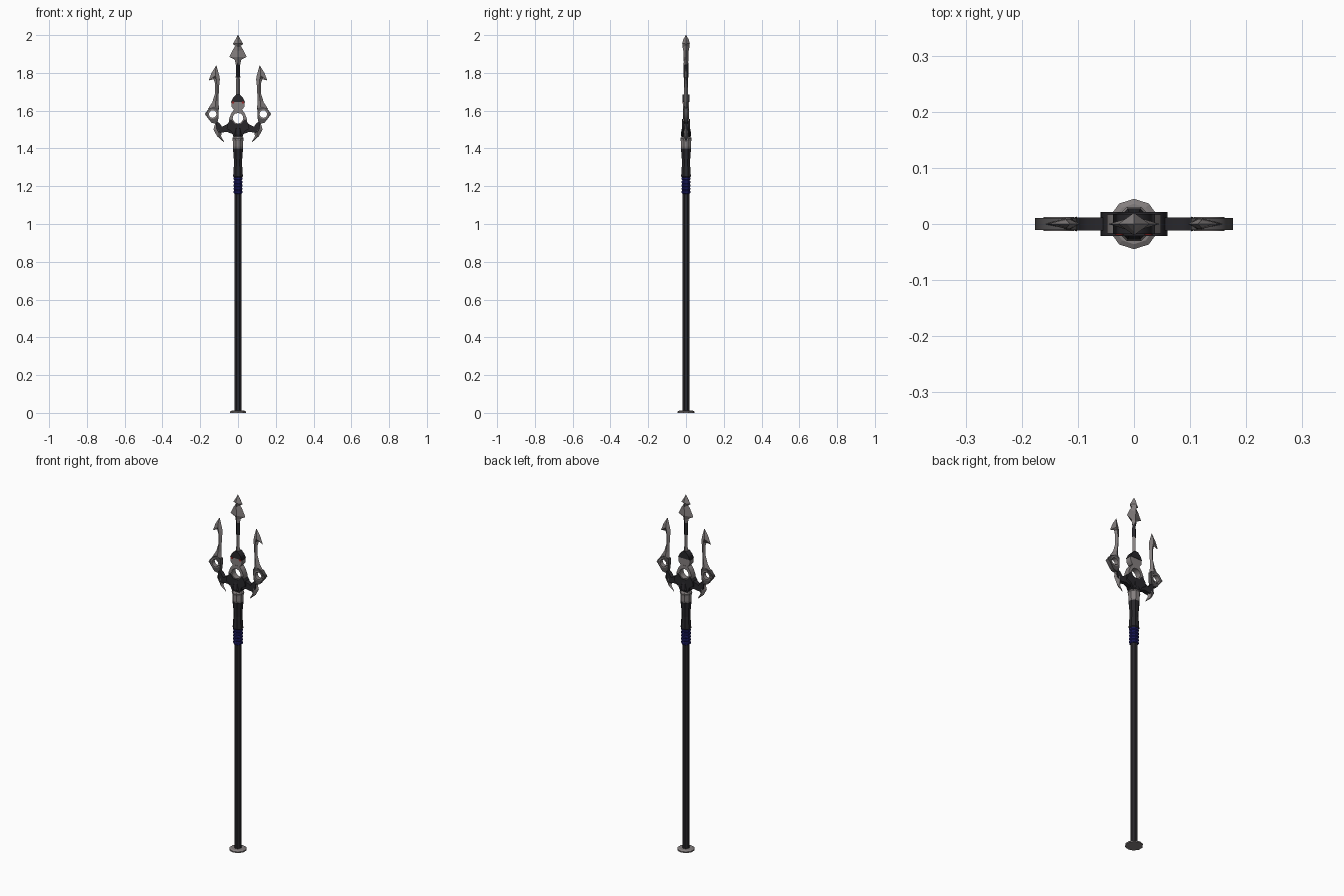
import bpy, bmesh, math
from mathutils import Matrix

if "Cube" in bpy.data.objects:
    bpy.data.objects.remove(bpy.data.objects["Cube"])


def material(name, rgb):
    m = bpy.data.materials.new(name)
    m.diffuse_color = (*rgb, 1)
    m.use_nodes = True
    m.node_tree.nodes["Principled BSDF"].inputs["Base Color"].default_value = m.diffuse_color
    return m


STEEL = material("grey steel", (0.23, 0.21, 0.21))
DARK = material("dark metal", (0.021, 0.02, 0.024))
MID = material("dull steel", (0.085, 0.08, 0.082))
BLUE = material("blue wrap", (0.012, 0.012, 0.14))
RED = material("red gem", (0.30, 0.02, 0.02))


def finish(name, bm, mat, mirror=False):
    """Turn a bmesh into a named, coloured object."""
    bmesh.ops.remove_doubles(bm, verts=bm.verts, dist=1e-5)
    bmesh.ops.recalc_face_normals(bm, faces=bm.faces)
    me = bpy.data.meshes.new(name)
    bm.to_mesh(me)
    bm.free()
    me.materials.clear()
    me.materials.append(mat)
    ob = bpy.data.objects.new(name, me)
    bpy.context.collection.objects.link(ob)
    if mirror:
        ob.modifiers.new("mirror", 'MIRROR').use_clip = False
    return ob


def loft(bm, rings):
    """Skin closed rings of equal count and cap the ends."""
    rows = [[bm.verts.new(p) for p in r] for r in rings]
    n = len(rows[0])
    for a, b in zip(rows, rows[1:]):
        for i in range(n):
            j = (i + 1) % n
            bm.faces.new((a[i], a[j], b[j], b[i]))
    bm.faces.new(rows[0])
    bm.faces.new(rows[-1])


def turned(name, profile, mat, sides=8):
    """Solid of revolution from (radius, z) pairs."""
    bm = bmesh.new()
    loft(bm, [[(r * math.cos((i + .5) * math.tau / sides), r * math.sin((i + .5) * math.tau / sides), z)
               for i in range(sides)] for r, z in profile])
    return finish(name, bm, mat)


def plate(name, outline, half, mat, hole=None, mirror=False, y=0):
    """Flat x-z outline with thickness 2*half; hole = (x, z, radius)."""
    cu = bpy.data.curves.new(name, 'CURVE')
    cu.dimensions, cu.fill_mode, cu.extrude = '2D', 'BOTH', half
    loops = [outline]
    if hole:
        loops.append(circle(*hole))
    for pts in loops:
        sp = cu.splines.new('POLY')
        sp.points.add(len(pts) - 1)
        sp.use_cyclic_u = True
        for p, (x, z) in zip(sp.points, pts):
            p.co = (x, z, 0, 1)
    ob = bpy.data.objects.new(name, cu)
    bpy.context.collection.objects.link(ob)
    me = bpy.data.meshes.new_from_object(ob.evaluated_get(bpy.context.evaluated_depsgraph_get()))
    bpy.data.objects.remove(ob)
    bm = bmesh.new()
    bm.from_mesh(me)
    bm.transform(Matrix.Translation((0, y, 0)) @ Matrix.Rotation(math.pi / 2, 4, 'X'))
    return finish(name, bm, mat, mirror)


def circle(x, z, r, n=12):
    return [(x + r * math.cos(i * math.tau / n), z + r * math.sin(i * math.tau / n)) for i in range(n)]


def sym(half):
    """Complete a right-hand outline with its left-hand reflection."""
    return half + [(-x, z) for x, z in reversed(half) if x > 1e-6]


def blade(name, rows, mat, mirror=False):
    """Diamond-section blade; row = left x, left z, ridge x, ridge z, depth, right x, right z."""
    bm = bmesh.new()
    loft(bm, [[(lx, 0, lz), (cx, -d, cz), (rx, 0, rz), (cx, d, cz)]
              for lx, lz, cx, cz, d, rx, rz in rows])
    return finish(name, bm, mat, mirror)


# Pole, from the foot up
turned("foot_disc", [(.045, 0), (.045, .007), (.036, .012)], STEEL, 10)
turned("shaft", [(.019, .008), (.019, 1.17)], DARK)
wrap = []
for k in range(5):
    z = 1.16 + k * .018
    wrap += [(.021, z), (.025, z + .004), (.025, z + .013), (.021, z + .018)]
turned("wrapped_band", wrap, BLUE)
turned("grip", [(.022, 1.245), (.028, 1.252), (.026, 1.28), (.023, 1.32), (.025, 1.36), (.029, 1.40)], DARK)
turned("collar", [(.026, 1.395), (.030, 1.41), (.030, 1.44), (.033, 1.452), (.026, 1.465)], STEEL)

# Hub with its open ring
turned("hub_core", [(.024, 1.455), (.030, 1.475), (.022, 1.515)], DARK)
plate("hub_cradle", sym([(.022, 1.46), (.035, 1.49), (.060, 1.505), (.055, 1.53), (.038, 1.555),
                         (.028, 1.545), (.016, 1.530)]), .021, DARK)
plate("hub_ring", sym([(.026, 1.505), (.046, 1.53), (.048, 1.555), (.036, 1.585), (.020, 1.607)]),
      .017, STEEL, hole=(0, 1.56, .028))
plate("hub_head", sym([(.018, 1.60), (.034, 1.62), (.036, 1.645), (.026, 1.662)]), .016, STEEL)
plate("hub_cap", sym([(.026, 1.646), (.037, 1.645), (.026, 1.668), (.010, 1.685)]), .018, DARK)
plate("red_gem", circle(.026, 1.643, .007, 6), .002, RED, mirror=True, y=-.0175)

# Centre prong
blade("centre_stem", [(-.012, 1.66, 0, 1.66, .011, .012, 1.66),
                      (-.009, 1.78, 0, 1.78, .010, .009, 1.78)], STEEL)
blade("centre_sleeve", [(-.012, 1.775, 0, 1.775, .012, .012, 1.775),
                        (-.011, 1.855, 0, 1.855, .012, .011, 1.855)], DARK)
head = [(.012, 1.845, 1.84, .011), (.018, 1.872, 1.862, .012), (.046, 1.885, 1.885, .013),
        (.028, 1.922, 1.915, .014), (.013, 1.945, 1.935, .018), (.028, 1.953, 1.957, .020),
        (.013, 1.978, 1.978, .014), (.001, 2.0, 2.0, .001)]
blade("centre_spearhead", [(-w, z, 0, c, d, w, z) for w, z, c, d in head], STEEL)

# Side prongs
plate("side_arm", [(.025, 1.475), (.060, 1.488), (.095, 1.482), (.115, 1.50), (.118, 1.545),
                   (.098, 1.535), (.085, 1.515), (.055, 1.53), (.025, 1.53)], .012, DARK, mirror=True)
blade("side_claw", [(.085, 1.515, .102, 1.525, .011, .120, 1.535),
                    (.085, 1.490, .103, 1.492, .013, .130, 1.500),
                    (.090, 1.465, .100, 1.462, .009, .111, 1.465),
                    (.074, 1.436, .075, 1.435, .001, .076, 1.434)], STEEL, mirror=True)
plate("side_plate", [(.110, 1.53), (.140, 1.535), (.176, 1.582), (.155, 1.610), (.128, 1.622),
                     (.102, 1.612), (.103, 1.565)], .011, MID, hole=(.134, 1.582, .021), mirror=True)
plate("side_plate_rim", circle(.134, 1.582, .027), .0125, STEEL, hole=(.134, 1.582, .020), mirror=True)
blade("side_blade", [(.100, 1.605, .120, 1.612, .011, .158, 1.610),
                     (.104, 1.65, .118, 1.65, .011, .136, 1.645),
                     (.102, 1.69, .112, 1.69, .010, .122, 1.69),
                     (.099, 1.74, .112, 1.735, .009, .122, 1.745),
                     (.096, 1.765, .115, 1.768, .009, .132, 1.776),
                     (.099, 1.785, .120, 1.785, .009, .155, 1.760),
                     (.106, 1.81, .120, 1.805, .007, .140, 1.800),
                     (.114, 1.838, .115, 1.838, .001, .116, 1.838)], STEEL, mirror=True)
